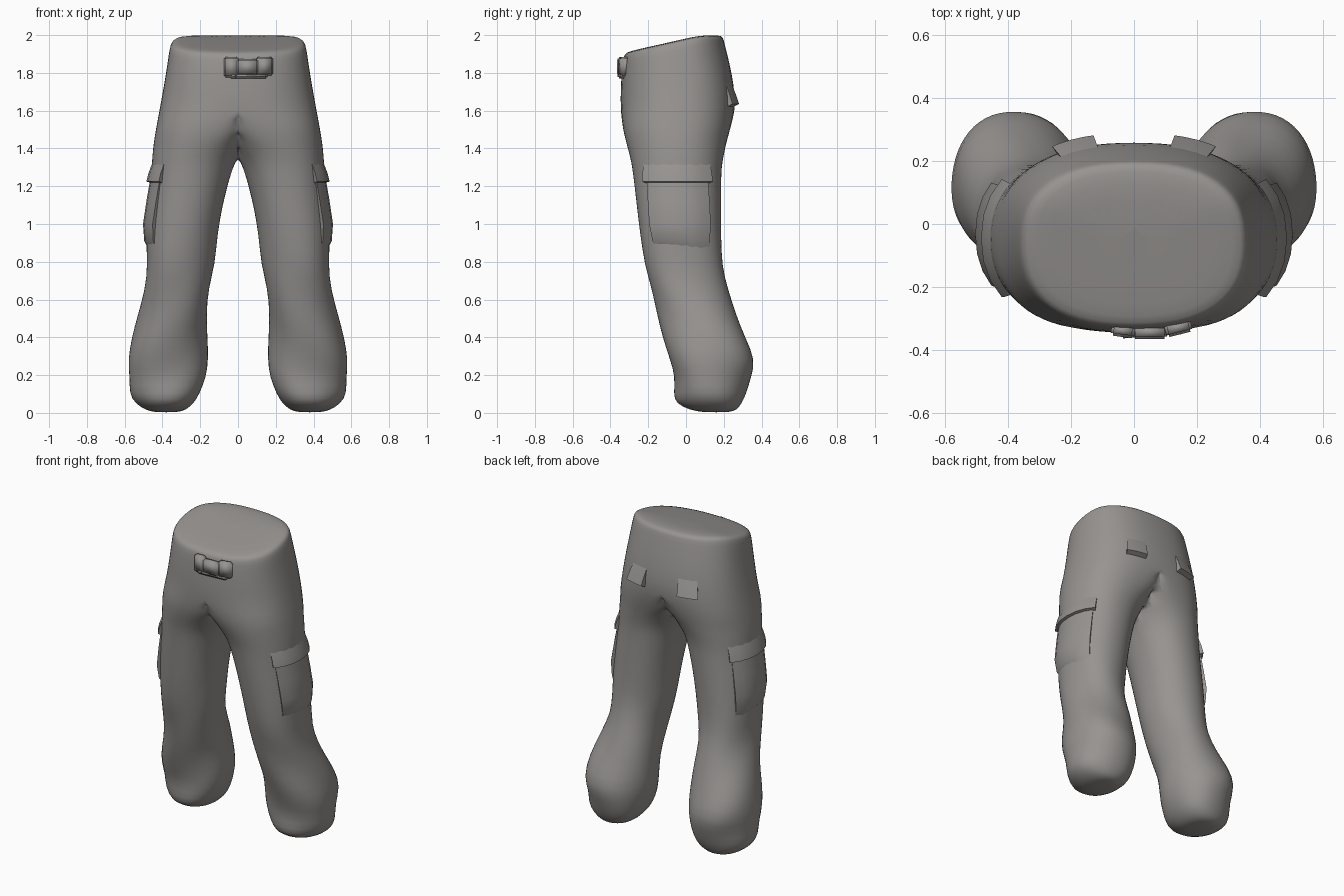
import bpy, bmesh, math
from mathutils import Vector

if "Cube" in bpy.data.objects:
    bpy.data.objects.remove(bpy.data.objects["Cube"])

cloth = bpy.data.materials.new("grey cloth")
cloth.diffuse_color = (0.31, 0.295, 0.285, 1)
cloth.use_nodes = True
cloth.node_tree.nodes["Principled BSDF"].inputs["Base Color"].default_value = cloth.diffuse_color

# Section rows: height, outer x, inner x, front y, back y (inner is clamped at x = 0)
ROWS = [
    (0.003, 0.44, 0.32, 0.09, 0.23),
    (0.015, 0.49, 0.275, 0.02, 0.27),
    (0.05, 0.54, 0.23, -0.05, 0.30),
    (0.10, 0.57, 0.195, -0.065, 0.32),
    (0.19, 0.57, 0.165, -0.065, 0.34),
    (0.28, 0.59, 0.160, -0.09, 0.365),
    (0.40, 0.568, 0.165, -0.12, 0.32),
    (0.52, 0.525, 0.160, -0.15, 0.27),
    (0.66, 0.490, 0.155, -0.19, 0.215),
    (0.78, 0.487, 0.128, -0.22, 0.19),
    (0.95, 0.490, 0.108, -0.245, 0.187),
    (1.10, 0.475, 0.080, -0.262, 0.187),
    (1.22, 0.463, 0.050, -0.276, 0.187),
    (1.30, 0.458, 0.025, -0.286, 0.19),
    (1.36, 0.455, -0.01, -0.298, 0.20),
    (1.43, 0.448, -0.08, -0.318, 0.215),
    (1.51, 0.435, -0.22, -0.338, 0.238),
    (1.62, 0.415, -0.415, -0.348, 0.265),
    (1.74, 0.395, -0.395, -0.348, 0.255),
    (1.86, 0.377, -0.377, -0.343, 0.23),
    (1.96, 0.365, -0.365, -0.335, 0.205),
    (1.99, 0.355, -0.355, -0.327, 0.197),
    (2.00, 0.33, -0.33, -0.305, 0.178),
    (2.00, 0.20, -0.20, -0.21, 0.09),
]


def section_point(row, t, out=0.0):
    """Point on a trouser section; t = 0 outer side, -90 front, 90 back."""
    z, xo, xi, yf, yb = row
    a = math.radians(t)
    e = 0.93 if z < 1.45 else 0.82
    c, s = math.cos(a), math.sin(a)
    power = lambda v: math.copysign(abs(v) ** e, v) if abs(v) > 1e-6 else 0.0
    fold = 0.008 * math.sin(3 * a + 14 * z) if 0.03 < z < 0.9 else 0.0
    x = (xo + xi) / 2 + ((xo - xi) / 2 + out + fold) * power(c)
    y = (yf + yb) / 2 + ((yb - yf) / 2 + out + fold) * power(s)
    # The waist dips towards the front
    w = min(1, max(0, (z - 1.6) / 0.36))
    drop = 0.09 * w * min(1, max(0, (0.08 - y) / 0.4))
    return Vector((x if x > 0.002 else 0.0, y, z - drop))


def row_at(z):
    for lo, hi in zip(ROWS, ROWS[1:]):
        if lo[0] <= z <= hi[0]:
            f = (z - lo[0]) / max(1e-6, hi[0] - lo[0])
            return tuple(p + (q - p) * f for p, q in zip(lo, hi))
    return ROWS[-1]


def finish(bm, name, mirror=False, subdiv=0):
    bmesh.ops.recalc_face_normals(bm, faces=bm.faces)
    me = bpy.data.meshes.new(name)
    bm.to_mesh(me)
    bm.free()
    me.materials.append(cloth)
    ob = bpy.data.objects.new(name, me)
    bpy.context.collection.objects.link(ob)
    if mirror:
        m = ob.modifiers.new("mirror", 'MIRROR')
        m.merge_threshold = 0.001
    if subdiv:
        m = ob.modifiers.new("smooth", 'SUBSURF')
        m.levels = m.render_levels = subdiv
    for p in me.polygons:
        p.use_smooth = True
    return ob


# Trousers: half lofted, the split at the crotch comes from clamping at x = 0
N = 28
bm = bmesh.new()
rings = [[bm.verts.new(section_point(r, 360 * i / N)) for i in range(N)] for r in ROWS]
for lo, hi in zip(rings, rings[1:]):
    for i in range(N):
        j = (i + 1) % N
        q = (lo[i], lo[j], hi[j], hi[i])
        if any(v.co.x > 0 for v in q):
            bm.faces.new(q)
bm.faces.new(rings[0][::-1])
bm.faces.new(rings[-1])
bmesh.ops.delete(bm, geom=[v for v in bm.verts if not v.link_faces], context='VERTS')
finish(bm, "trousers", mirror=True, subdiv=1)


def patch(name, t0, t1, profile, n=8):
    """Cloth patch following the trousers; profile = (height, offset) pairs."""
    bm = bmesh.new()
    grid = []
    for z, out in profile:
        line = []
        for i in range(n + 1):
            o = -0.012 if i in (0, n) else out
            k = min(max(i, 1), n - 1)
            f = (k - 1) / (n - 2)
            line.append(bm.verts.new(section_point(row_at(z), t0 + (t1 - t0) * f, o)))
        grid.append(line)
    for a, b in zip(grid, grid[1:]):
        for i in range(n):
            bm.faces.new((a[i], a[i + 1], b[i + 1], b[i]))
    ob = finish(bm, name, mirror=True)
    bpy.ops.object.select_all(action='DESELECT')
    ob.select_set(True)
    bpy.context.view_layer.objects.active = ob
    bpy.ops.object.shade_smooth_by_angle(angle=math.radians(40))


# Side pockets with flaps, and rear pocket flaps
patch("side_pocket", -42, 42, [(0.87, -0.01), (0.91, 0.007), (1.0, 0.018), (1.12, 0.012), (1.23, 0.004)])
patch("side_pocket_flap", -46, 46, [(1.215, -0.01), (1.225, 0.022), (1.27, 0.014), (1.33, -0.006)])
patch("rear_pocket_flap", 58, 77, [(1.62, -0.01), (1.635, 0.024), (1.69, 0.010), (1.74, -0.006)])


def block(name, x, y, z, size, turn):
    bm = bmesh.new()
    bmesh.ops.create_cube(bm, size=1)
    bmesh.ops.scale(bm, vec=size, verts=bm.verts)
    bmesh.ops.bevel(bm, geom=bm.edges[:], offset=0.008, segments=2, affect='EDGES')
    ob = finish(bm, name)
    ob.location = (x, y, z)
    ob.rotation_euler = (0, 0, math.radians(turn))


# Belt buckle: thin plate with raised lumps
block("buckle_left", -0.035, -0.338, 1.83, (0.075, 0.04, 0.11), -8)
block("buckle_middle", 0.05, -0.343, 1.83, (0.11, 0.044, 0.085), 0)
block("buckle_right", 0.14, -0.328, 1.835, (0.085, 0.045, 0.10), 14)
block("buckle_lower_bar", 0.055, -0.336, 1.785, (0.20, 0.04, 0.03), 4)
